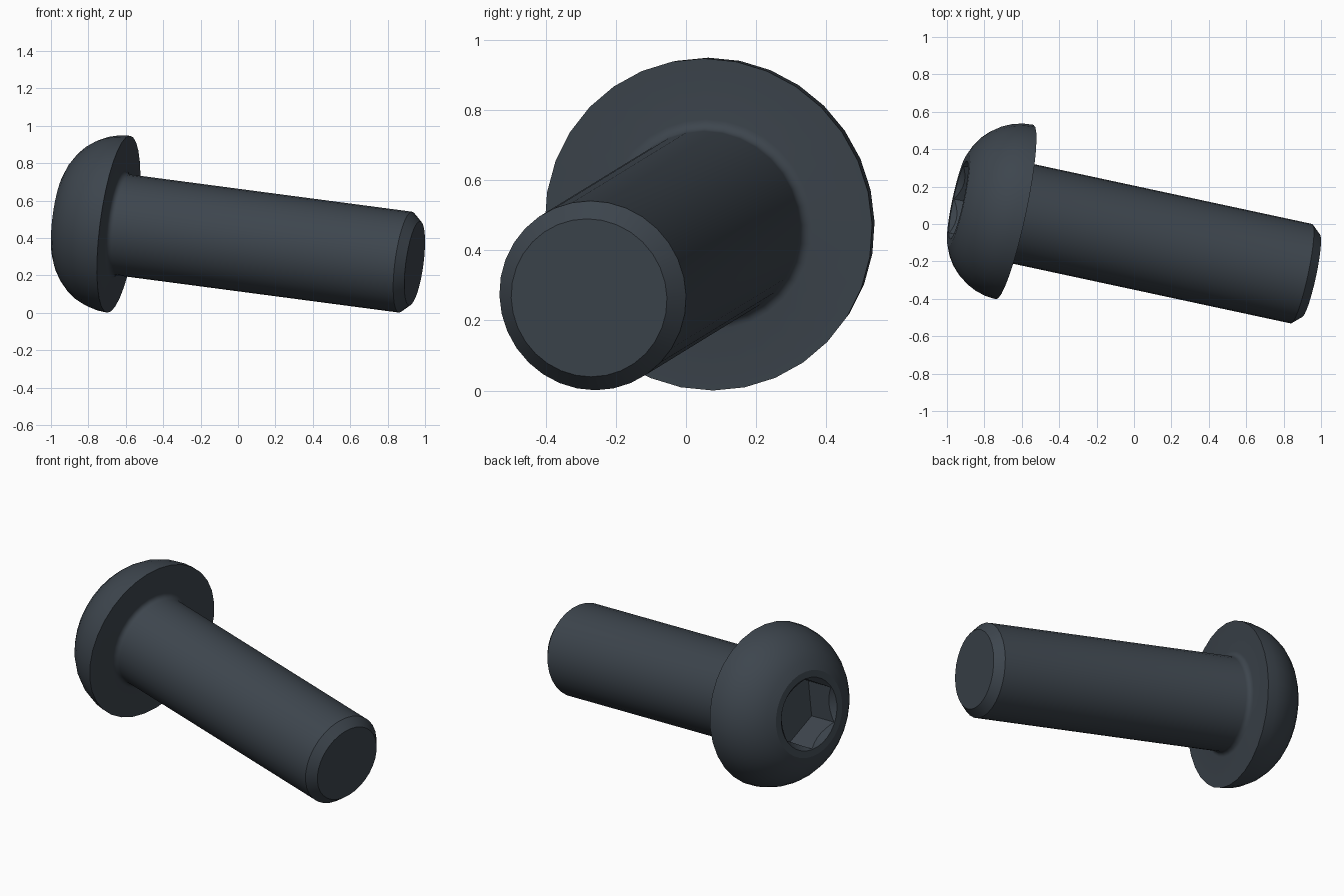
import bpy, bmesh
from math import sin, cos, asin, pi, radians
from mathutils import Matrix, Vector

if "Cube" in bpy.data.objects:
    bpy.data.objects.remove(bpy.data.objects["Cube"], do_unlink=True)

SIDES = 32
HEAD_R, HEAD_H, DOME_R = 0.477, 0.31, 0.327
SHAFT_R, LENGTH = 0.272, 1.632
FILLET, CHAMFER = 0.03, 0.045
HEX_R, SOCKET_DEPTH = 0.21, 0.19

steel = bpy.data.materials.new("dark blue grey steel")
steel.use_nodes = True
colour = (0.047, 0.06, 0.075, 1)
steel.diffuse_color = colour
steel.node_tree.nodes["Principled BSDF"].inputs["Base Color"].default_value = colour


def lathe(name, profile, sides, phase=0.0):
    """Turn (radius, height) points round z; flat caps close both ends."""
    bm = bmesh.new()
    rings = [[bm.verts.new((r * cos(phase + 2 * pi * i / sides),
                            r * sin(phase + 2 * pi * i / sides), z))
              for i in range(sides)] for r, z in profile]
    for low, high in zip(rings, rings[1:]):
        for i in range(sides):
            j = (i + 1) % sides
            bm.faces.new((low[i], low[j], high[j], high[i]))
    bm.faces.new(rings[0][::-1])
    bm.faces.new(rings[-1])
    bmesh.ops.recalc_face_normals(bm, faces=bm.faces)
    mesh = bpy.data.meshes.new(name)
    bm.to_mesh(mesh)
    bm.free()
    mesh.materials.append(steel)
    obj = bpy.data.objects.new(name, mesh)
    bpy.context.collection.objects.link(obj)
    return obj


# Screw body: domed head, filleted neck, chamfered shank
sweep = asin(HEAD_H / DOME_R)
profile = []
for i in range(8):
    a = sweep * (1 - i / 7)
    profile.append((HEAD_R - DOME_R + DOME_R * cos(a), -DOME_R * sin(a)))
for i in range(6):
    a = pi / 2 * i / 5
    profile.append((SHAFT_R + FILLET * (1 - sin(a)), FILLET * (1 - cos(a))))
profile += [(SHAFT_R, LENGTH - CHAMFER - 0.005), (SHAFT_R - CHAMFER, LENGTH)]
screw = lathe("button_head_screw", profile, SIDES)

# Hex socket with a countersunk mouth
cutters = [
    lathe("hex_cutter", [(HEX_R, -HEAD_H - 0.1), (HEX_R, SOCKET_DEPTH - HEAD_H)], 6, pi / 2),
    lathe("countersink_cutter", [(HEX_R + 0.023, -HEAD_H - 0.02),
                                 (HEX_R - 0.097, -HEAD_H + 0.1)], SIDES),
]
for cutter in cutters:
    cutter.hide_render = True
    mod = screw.modifiers.new(cutter.name, 'BOOLEAN')
    mod.operation = 'DIFFERENCE'
    mod.solver = 'EXACT'
    mod.object = cutter
bpy.context.view_layer.update()
graph = bpy.context.evaluated_depsgraph_get()
cut_mesh = bpy.data.meshes.new_from_object(screw.evaluated_get(graph))
screw.modifiers.clear()
screw.data = cut_mesh
for cutter in cutters:
    bpy.data.objects.remove(cutter, do_unlink=True)

# Lay the screw down along its tilted axis
axis = Vector((1, -0.215, -0.132)).normalized()
up = (Vector((0, 0, 1)) - axis * axis.z).normalized()
side = up.cross(axis)
turn = Matrix((side, up, axis)).transposed().to_4x4()
screw.data.transform(Matrix.Translation((-0.638, 0.064, 0.474)) @ turn)

# Rest on the ground
low = min(v.co.z for v in screw.data.vertices)
screw.data.transform(Matrix.Translation((0, 0, -low)))

bpy.ops.object.select_all(action='DESELECT')
screw.select_set(True)
bpy.context.view_layer.objects.active = screw
bpy.ops.object.shade_smooth_by_angle(angle=radians(21))
